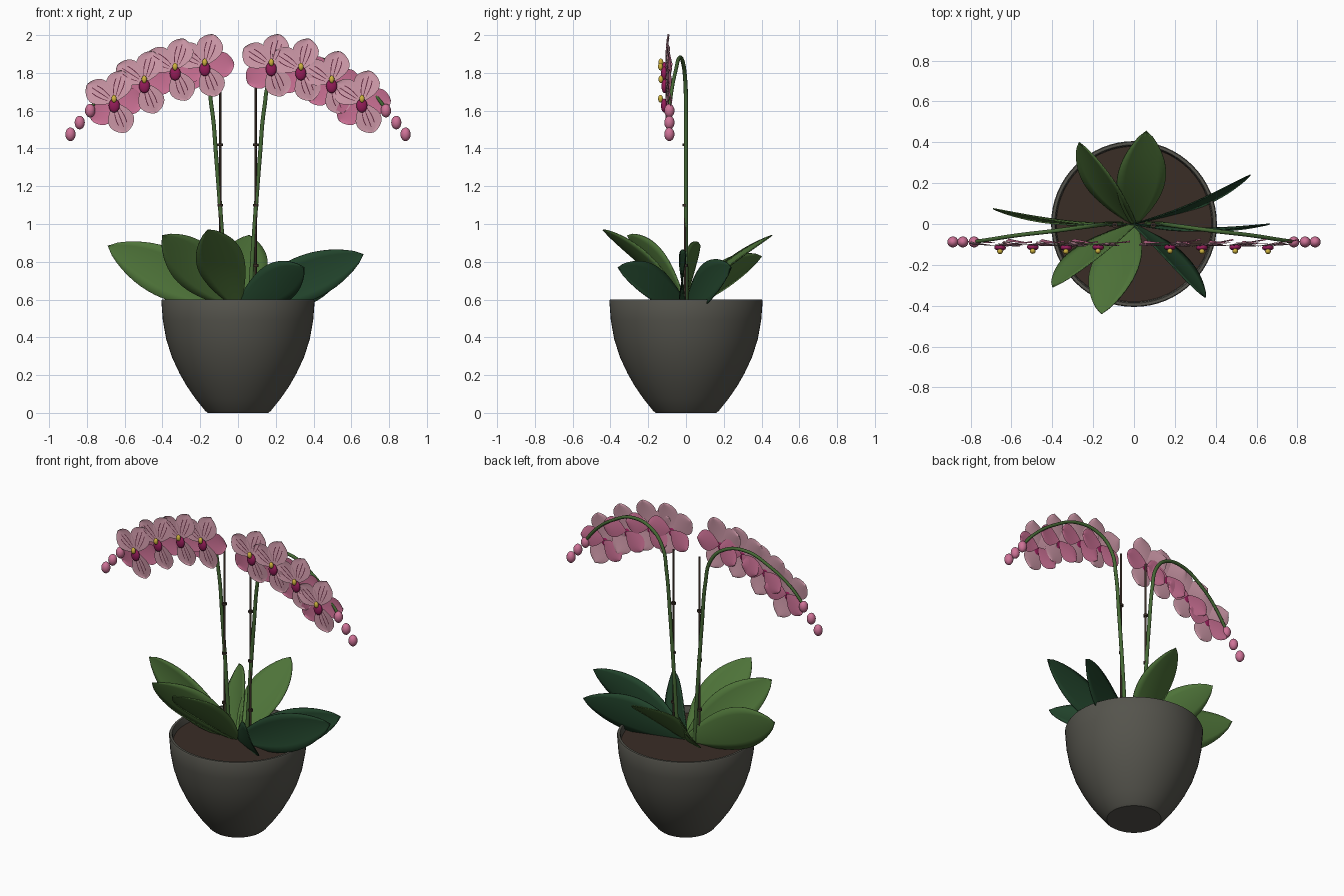
import bpy, bmesh, math
from mathutils import Vector, Matrix

if "Cube" in bpy.data.objects:
    bpy.data.objects.remove(bpy.data.objects["Cube"])


def mat(name, r, g, b):
    m = bpy.data.materials.new(name)
    m.diffuse_color = (r, g, b, 1)
    m.use_nodes = True
    m.node_tree.nodes["Principled BSDF"].inputs["Base Color"].default_value = m.diffuse_color
    return m


POT = mat("pot_grey", 0.09, 0.088, 0.073)
SOIL = mat("soil_brown", 0.042, 0.026, 0.019)
STEM = mat("stem_green", 0.06, 0.14, 0.035)
LEAF = mat("leaf_green", 0.075, 0.17, 0.04)
DARK = mat("leaf_dark_green", 0.016, 0.058, 0.025)
PALE = mat("petal_pale_pink", 0.64, 0.33, 0.41)
PINK = mat("petal_deep_pink", 0.62, 0.17, 0.31)
LIP = mat("lip_magenta", 0.30, 0.012, 0.10)
GOLD = mat("column_yellow", 0.62, 0.45, 0.05)
VEIN = mat("vein_maroon", 0.13, 0.025, 0.055)


def add(name, data, *mats):
    ob = bpy.data.objects.new(name, data)
    bpy.context.collection.objects.link(ob)
    if not data.materials:
        for m in mats:
            data.materials.append(m)
    return ob


def finish(bm, name, *mats, smooth=True):
    me = bpy.data.meshes.new(name)
    for f in bm.faces:
        f.smooth = smooth
    bm.to_mesh(me)
    bm.free()
    return add(name, me, *mats)


def grid(bm, fn, nu, nv, mi=0):
    """Sheet of quads from fn(u, v), u in 0..1, v in -1..1."""
    rows = [[bm.verts.new(fn(i / nu, 2 * j / nv - 1)) for j in range(nv + 1)]
            for i in range(nu + 1)]
    for a, b in zip(rows, rows[1:]):
        for j in range(nv):
            bm.faces.new((a[j], a[j + 1], b[j + 1], b[j])).material_index = mi


def lathe(name, profile, m, n=64):
    bm = bmesh.new()
    vs = [bm.verts.new((r, 0, z)) for r, z in profile]
    es = [bm.edges.new(p) for p in zip(vs, vs[1:])]
    bmesh.ops.spin(bm, geom=vs + es, cent=(0, 0, 0), axis=(0, 0, 1),
                   angle=2 * math.pi, steps=n)
    bmesh.ops.remove_doubles(bm, verts=bm.verts, dist=1e-4)
    bmesh.ops.recalc_face_normals(bm, faces=bm.faces)
    ob = finish(bm, name, m)
    bpy.context.view_layer.objects.active = ob
    ob.select_set(True)
    bpy.ops.object.shade_smooth_by_angle(angle=math.radians(35))
    ob.select_set(False)


def ball(bm, centre, radii, mi=0):
    old = set(bm.faces)
    bmesh.ops.create_uvsphere(bm, u_segments=16, v_segments=10, radius=1,
                              matrix=Matrix.Translation(centre) @ Matrix.Diagonal((*radii, 1)))
    for f in set(bm.faces) - old:
        f.material_index = mi


# Pot and soil
lathe("pot", [(0, 0), (0.16, 0), (0.175, 0.012), (0.225, 0.075), (0.27, 0.14), (0.31, 0.21),
              (0.35, 0.295), (0.38, 0.39), (0.398, 0.49), (0.406, 0.592), (0.402, 0.6),
              (0.388, 0.6), (0.383, 0.59), (0.375, 0.5), (0, 0.5)], POT)
lathe("soil", [(0, 0.562), (0.382, 0.557), (0.376, 0.51), (0, 0.51)], SOIL)

# Leaves: tip position, half width, colour
leaves = [((-0.27, 0.40, 0.83), 0.105, LEAF), ((0.06, 0.455, 0.94), 0.115, LEAF),
          ((0.57, 0.24, 0.77), 0.115, DARK), ((0.665, 0.0, 0.84), 0.115, DARK),
          ((0.35, -0.36, 0.77), 0.105, DARK), ((-0.16, -0.44, 0.97), 0.12, LEAF),
          ((-0.40, -0.31, 0.94), 0.12, LEAF), ((-0.69, 0.075, 0.885), 0.125, LEAF)]
for i, (tip, half, m) in enumerate(leaves):
    base = Vector((0, 0, 0.565))
    d = Vector(tip) - base
    side = Vector((-d.z, 0, d.x)).normalized()
    nrm = d.cross(side).normalized()
    if nrm.z < 0:
        nrm = -nrm

    def leaf(u, v):
        t = u
        w = half * max(math.sin(math.pi * t ** 1.15), 0) ** 0.75 + 0.012 * (1 - t)
        bend = 0.02 * math.sin(math.pi * t) + 0.015 * v * v * math.sin(math.pi * t)
        return base + d * t + side * (w * v) + nrm * bend

    bm = bmesh.new()
    grid(bm, leaf, 18, 6)
    ob = finish(bm, f"leaf_{i + 1}", m)
    sol = ob.modifiers.new("thickness", "SOLIDIFY")
    sol.thickness = 0.006
    sol.offset = 0

# Stems, support stakes with clips, and buds on both sides
path = [(0.06, 0, 0.55), (0.085, 0, 0.95), (0.115, 0, 1.35), (0.14, 0, 1.62), (0.17, -0.004, 1.76),
        (0.25, -0.015, 1.85), (0.40, -0.035, 1.88), (0.57, -0.055, 1.81),
        (0.70, -0.075, 1.71), (0.78, -0.087, 1.615)]
for s, label in ((-1, "left"), (1, "right")):
    cu = bpy.data.curves.new(f"stem_{label}", "CURVE")
    cu.dimensions = "3D"
    cu.bevel_depth = 0.011
    cu.bevel_resolution = 3
    cu.use_fill_caps = True
    sp = cu.splines.new("BEZIER")
    sp.bezier_points.add(len(path) - 1)
    for k, (bp, p) in enumerate(zip(sp.bezier_points, path)):
        bp.co = (s * p[0], p[1], p[2])
        bp.handle_left_type = bp.handle_right_type = "AUTO"
        bp.radius = 1.1 - 0.03 * k
    add(f"stem_{label}", cu, STEM)

    bm = bmesh.new()
    for z, r, h in ((1.16, 0.006, 1.22), (0.78, 0.014, 0.014),
                    (1.10, 0.014, 0.014), (1.42, 0.014, 0.014)):
        bmesh.ops.create_cone(bm, cap_ends=True, segments=12, radius1=r, radius2=r, depth=h,
                              matrix=Matrix.Translation((s * 0.094, -0.005, z)))
    finish(bm, f"stake_{label}", SOIL, smooth=False)

    bm = bmesh.new()
    for x, z in ((0.783, 1.60), (0.838, 1.537), (0.887, 1.475)):
        ball(bm, (s * x, -0.088, z), (0.027, 0.027, 0.036))
    finish(bm, f"buds_{label}", PINK)


# One flower mesh, reused for every bloom
def petal(angle, length, half, y0):
    ca, sa = math.cos(angle), math.sin(angle)

    def fn(t, v, lift=0.0):
        w = half * max(math.sin(math.pi * t ** 1.35), 0) ** 0.62
        r = length * t
        x = w * v
        return Vector((r * ca - x * sa, y0 + 0.016 * t * t - 0.008 * v * v * t - lift,
                       r * sa + x * ca))
    return fn


bm = bmesh.new()
for k in range(5):
    deep = k % 2
    fn = petal(math.radians(147 + 72 * k), 0.155 if deep else 0.172,
               0.068 if deep else 0.07, 0.004 if deep else -0.008)
    grid(bm, lambda u, v: fn((1 - math.cos(math.pi * u)) / 2, v), 14, 6, deep)
    if not deep:
        for c in (-0.36, 0, 0.36):          # painted veins
            end = 0.82 if c == 0 else 0.72
            grid(bm, lambda u, v: fn(0.2 + (end - 0.2) * u, c + 0.035 * v, 0.003), 6, 1, 4)
ball(bm, (0, -0.018, -0.018), (0.029, 0.016, 0.037), 2)
ball(bm, (0, -0.037, 0.018), (0.014, 0.013, 0.02), 3)
first = finish(bm, "flower_1", PALE, PINK, LIP, GOLD, VEIN)

spots = [(x * s, z, s) for s in (-1, 1)
         for x, z in ((0.175, 1.838), (0.332, 1.815), (0.495, 1.748), (0.655, 1.645))]
for i, (x, z, s) in enumerate(spots):
    ob = first if i == 0 else add(f"flower_{i + 1}", first.data)
    ob.location = (x, -0.096 - 0.002 * (i % 2), z)
    ob.rotation_euler = (0, 0, math.radians(2 * s))
